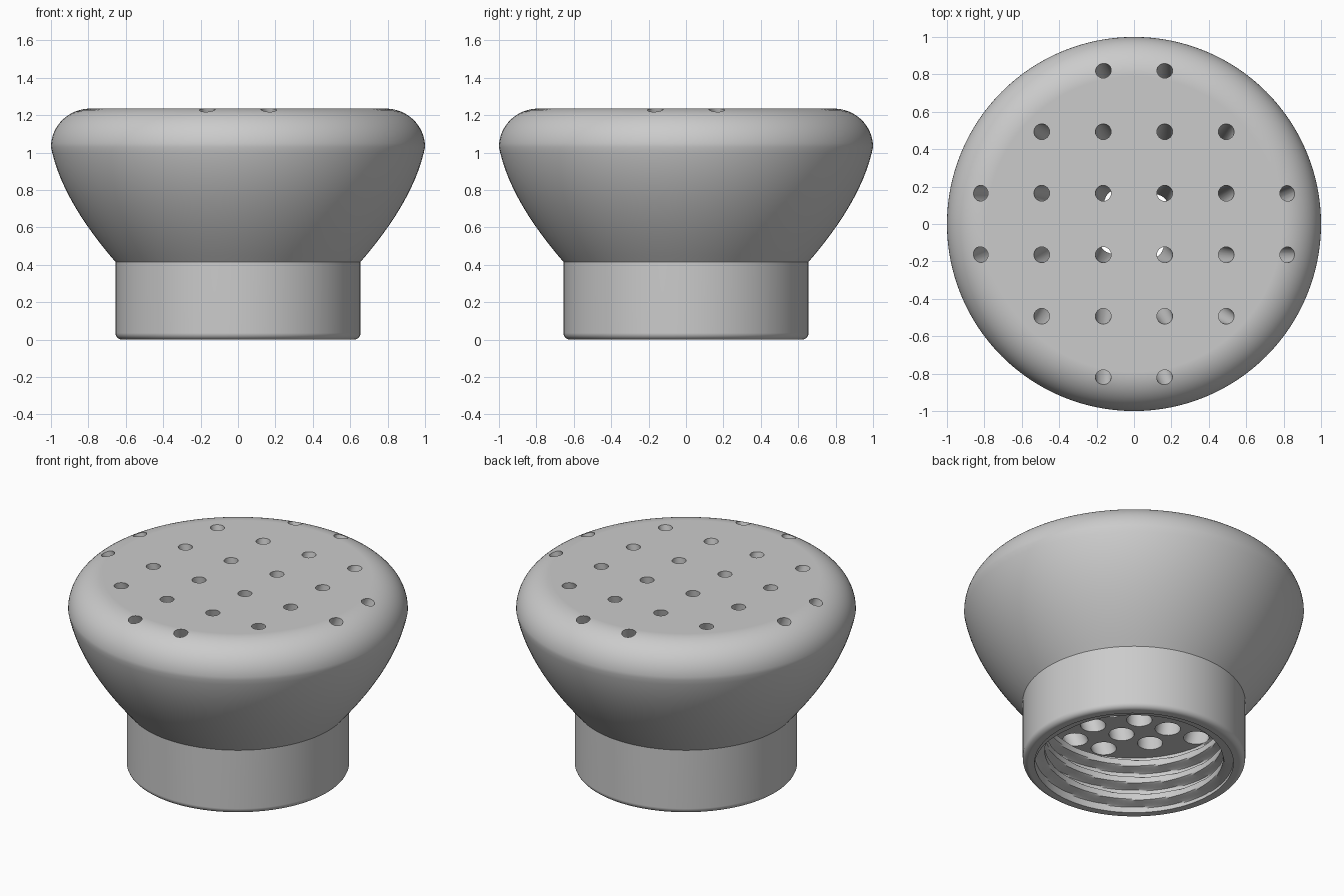
import bpy, math
from mathutils import Vector

default = bpy.data.objects.get("Cube")
if default:
    bpy.data.objects.remove(default, do_unlink=True)

TAU = math.tau
TOP = 1.235          # height of the flat spray face
PLATE = 0.37         # ceiling of the threaded socket
PITCH = 0.115        # thread pitch


def make_object(name, verts, faces):
    mesh = bpy.data.meshes.new(name)
    mesh.from_pydata(verts, [], faces)
    mesh.update()
    obj = bpy.data.objects.new(name, mesh)
    bpy.context.collection.objects.link(obj)
    return obj


def add_loft(verts, faces, rings):
    """Skin equal rings, listed from bottom to top, and cap both ends."""
    n, start = len(rings[0]), len(verts)
    for ring in rings:
        verts.extend(ring)
    for j in range(len(rings) - 1):
        a = start + j * n
        for i in range(n):
            k = (i + 1) % n
            faces.append((a + i, a + k, a + n + k, a + n + i))
    faces.append(tuple(start + i for i in reversed(range(n))))
    last = start + (len(rings) - 1) * n
    faces.append(tuple(last + i for i in range(n)))


def circle(center, radius, z, n):
    return [(center.x + radius * math.cos(TAU * i / n),
             center.y + radius * math.sin(TAU * i / n), z) for i in range(n)]


def arc(cx, cz, rx, rz, a0, a1, steps):
    angles = [math.radians(a0 + (a1 - a0) * i / steps) for i in range(steps + 1)]
    return [(cx + rx * math.cos(a), cz + rz * math.sin(a)) for a in angles]


# Outer shell: collar with rounded foot, flared flank, rounded shoulder
profile = arc(0.62, 0.035, 0.035, 0.035, -90, 0, 6)
flank = [Vector(p) for p in ((0.655, 0.415), (0.945, 0.75), (1.0, 1.03))]
for i in range(19):
    t = i / 18
    p = flank[0] * (1 - t) ** 2 + flank[1] * 2 * t * (1 - t) + flank[2] * t ** 2
    profile.append((p.x, p.y))
profile += arc(0.79, 1.03, 0.21, TOP - 1.03, 0, 90, 16)[1:]

verts, faces = [], []
add_loft(verts, faces, [circle(Vector((0, 0)), r, z, 128) for r, z in profile])
body = make_object("spray_head", verts, faces)


# Threaded socket: radius follows a trapezoid wave along a helix
def thread_radius(z, angle):
    u = (z / PITCH - angle / TAU) % 1.0
    wave = min(1.0, max(0.0, 2.5 - abs(u - 0.5) * 8))
    return 0.525 + 0.06 * wave


def thread_ring(z, n=96):
    ring = []
    for i in range(n):
        a = TAU * i / n
        r = thread_radius(z, a)
        if z < 0.02:
            r = 0.585           # plain lead-in at the mouth
        ring.append((r * math.cos(a), r * math.sin(a), z))
    return ring


verts, faces = [], []
rows = 48
heights = [-0.03, 0.019] + [0.022 + (PLATE - 0.022) * j / rows for j in range(rows + 1)]
add_loft(verts, faces, [thread_ring(z) for z in heights])
socket = make_object("socket_cutter", verts, faces)

# Spray channels: slanted inward with a slight swirl, widening downward
verts, faces = [], []
grid = [(i - 2.5) * 0.329 for i in range(6)]
swirl = math.radians(-8)
for x in grid:
    for y in grid:
        if math.hypot(x, y) > 0.9:
            continue
        outlet = Vector((x, y))
        inlet = Vector((x * math.cos(swirl) - y * math.sin(swirl),
                        x * math.sin(swirl) + y * math.cos(swirl))) * 0.6
        rings = []
        for z in (PLATE - 0.02, 1.3):
            t = (z - PLATE) / (TOP - PLATE)
            rings.append(circle(inlet.lerp(outlet, t), 0.075 - 0.033 * t, z, 24))
        add_loft(verts, faces, rings)
channels = make_object("channel_cutter", verts, faces)

# Cut the socket and channels out of the body
bpy.ops.object.select_all(action='DESELECT')
bpy.context.view_layer.objects.active = body
body.select_set(True)
for cutter in (socket, channels):
    cutter.hide_render = True
    mod = body.modifiers.new(cutter.name, 'BOOLEAN')
    mod.operation = 'DIFFERENCE'
    mod.solver = 'EXACT'
    mod.object = cutter
    bpy.ops.object.modifier_apply(modifier=mod.name)
for cutter in (socket, channels):
    bpy.data.objects.remove(cutter, do_unlink=True)

# Single plain grey material
grey = bpy.data.materials.new("plain_grey")
grey.use_nodes = True
color = (0.6, 0.6, 0.6, 1.0)
grey.diffuse_color = color
grey.node_tree.nodes["Principled BSDF"].inputs["Base Color"].default_value = color
body.data.materials.clear()
body.data.materials.append(grey)

# Smooth curved walls, crisp rims
bpy.ops.object.shade_smooth_by_angle(angle=math.radians(30))
weighted = body.modifiers.new("weighted_normals", 'WEIGHTED_NORMAL')
weighted.keep_sharp = True
